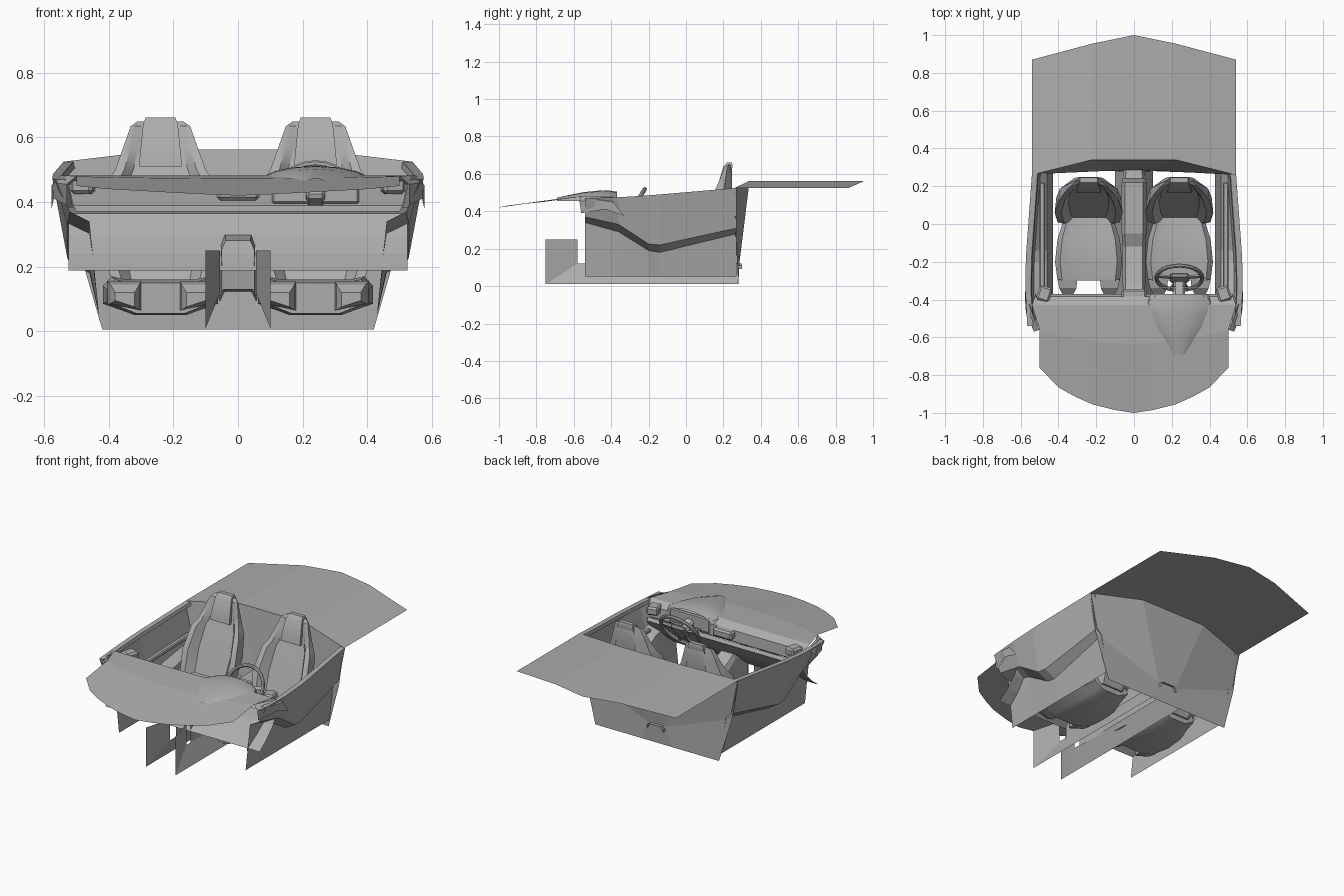
import bpy, bmesh, math
from mathutils import Matrix, Vector

cube = bpy.data.objects.get("Cube")
if cube:
    bpy.data.objects.remove(cube, do_unlink=True)

grey = bpy.data.materials.new("cabin_grey")
grey.use_nodes = True
grey.diffuse_color = (0.42, 0.42, 0.42, 1)
grey.node_tree.nodes["Principled BSDF"].inputs["Base Color"].default_value = grey.diffuse_color
SIDES = ((1, "left"), (-1, "right"))


def finish(name, bm, smooth=0):
    """Turn a bmesh into a named object with the shared material."""
    mesh = bpy.data.meshes.new(name)
    bmesh.ops.recalc_face_normals(bm, faces=bm.faces)
    bm.to_mesh(mesh)
    bm.free()
    mesh.materials.append(grey)
    obj = bpy.data.objects.new(name, mesh)
    bpy.context.collection.objects.link(obj)
    if smooth:
        bpy.ops.object.select_all(action='DESELECT')
        obj.select_set(True)
        bpy.context.view_layer.objects.active = obj
        bpy.ops.object.shade_smooth_by_angle(angle=math.radians(smooth))
    return obj


def skin(name, rows, closed=False, caps=False, smooth=0):
    """Join rows of points into a surface."""
    bm = bmesh.new()
    grid = [[bm.verts.new(point) for point in row] for row in rows]
    for first, second in zip(grid, grid[1:]):
        count = len(first)
        for i in range(count if closed else count - 1):
            j = (i + 1) % count
            bm.faces.new((first[i], first[j], second[j], second[i]))
    if caps:
        bm.faces.new(grid[0])
        bm.faces.new(grid[-1])
    bmesh.ops.remove_doubles(bm, verts=bm.verts, dist=0.0005)
    return finish(name, bm, smooth)


def mirrored(half):
    """Complete a row of points that runs from the left side to the middle."""
    other = [(-x, y, z) for x, y, z in reversed(half)]
    return half + (other[1:] if half[-1][0] == 0 else other)


def flip(rows, side):
    return [[(side * x, y, z) for x, y, z in row] for row in rows]


def block(name, centre, size, turn=None, bevel=0.0):
    bm = bmesh.new()
    bmesh.ops.create_cube(bm, size=1)
    bmesh.ops.scale(bm, vec=size, verts=bm.verts)
    if bevel:
        bmesh.ops.bevel(bm, geom=bm.edges[:], offset=bevel, segments=1, affect='EDGES')
    if turn:
        bmesh.ops.transform(bm, matrix=turn, verts=bm.verts)
    bmesh.ops.translate(bm, vec=centre, verts=bm.verts)
    return finish(name, bm)


# Rear deck
deck_front = mirrored([(0.54, 0.26, 0.525), (0.22, 0.34, 0.563), (0, 0.34, 0.563)])
skin("rear_deck", [
    deck_front,
    mirrored([(0.54, 0.87, 0.525), (0.22, 0.955, 0.563), (0, 1.0, 0.563)])])

# Rear bulkhead down to the floor
skin("rear_bulkhead", [
    deck_front,
    mirrored([(0.5, 0.265, 0.28), (0.06, 0.285, 0.12), (0, 0.285, 0.12)]),
    mirrored([(0.42, 0.28, 0.005), (0.1, 0.28, 0.005), (0, 0.28, 0.005)])])

# Door panels: rail, upper panel, armrest ledge and lower panel
stations = [(-0.54, 0.565, 0.47, 0.37, 0.34), (-0.36, 0.575, 0.475, 0.33, 0.29),
            (-0.2, 0.573, 0.485, 0.225, 0.19), (-0.14, 0.57, 0.49, 0.22, 0.18),
            (0.27, 0.54, 0.525, 0.31, 0.28)]
for side, label in SIDES:
    rows = []
    for y, x, top, ledge, under in stations:
        rows.append([(x - 0.035, y, top - 0.02), (x - 0.03, y, top), (x, y, top),
                     (x - 0.045, y, ledge), (0.46, y, under), (0.43, y, 0.05)])
    skin(label + "_door_panel", flip(rows, side))
    block(label + "_door_grab_rail", (side * 0.485, -0.06, 0.34), (0.03, 0.56, 0.025),
          Matrix.Rotation(0.03, 4, 'X'), 0.006)
    # Side end of the dashboard wrapping over the door, with its vent
    skin(label + "_dash_end", flip([
        [(0.5, -0.56, 0.48), (0.53, -0.5, 0.482), (0.55, -0.43, 0.482)],
        [(0.53, -0.57, 0.455), (0.572, -0.47, 0.46), (0.578, -0.39, 0.45)],
        [(0.53, -0.56, 0.39), (0.57, -0.43, 0.41), (0.578, -0.33, 0.375)]], side))
    block(label + "_side_vent", (side * 0.475, -0.37, 0.45), (0.07, 0.08, 0.05),
          Matrix.Rotation(side * 0.3, 4, 'Z'), 0.01)

# Dashboard top
edge = [(0.5, -0.76, 0.45), (0.4, -0.865, 0.44), (0.31, -0.915, 0.435),
        (0.22, -0.955, 0.43), (0.1, -0.985, 0.424), (0, -1.0, 0.42)]
fold = [(x, -0.635 + 0.3 * x * x, 0.473 + 0.025 * x * x) for x, _, _ in edge]
lip = [(x * 1.08, -0.43, 0.482) for x, _, _ in edge]
face = [(x * 1.05, -0.385, 0.455) for x, _, _ in edge]
base = [(x * 1.02, -0.38, 0.39) for x, _, _ in edge]
tuck = [(x, -0.41, 0.37) for x, _, _ in edge]
skin("dashboard", [mirrored(row) for row in (edge, fold, lip, face, base, tuck)])
block("centre_vents", (0, -0.37, 0.43), (0.13, 0.05, 0.05), None, 0.01)

# Footwell board, curling back under the dashboard
curl = ((-0.54, 0.188), (-0.47, 0.24), (-0.41, 0.3), (-0.37, 0.365), (-0.38, 0.385))
skin("footwell_board", [[(x, y, z) for x in (-0.525, 0, 0.525)] for y, z in curl])

# Instrument hood over the left-hand driver's dials
rows = []
low = 0.455
for y, w, h in ((-0.69, 0.035, 0.472), (-0.62, 0.09, 0.488), (-0.55, 0.135, 0.502),
                (-0.47, 0.17, 0.51), (-0.42, 0.18, 0.512), (-0.37, 0.15, 0.505)):
    rows.append([(0.24 + w * math.cos(a), y, low + (h - low) * math.sin(a))
                 for a in (math.pi * i / 8 for i in range(9))])
skin("instrument_hood", rows, smooth=30)
block("dial_panel", (0.24, -0.385, 0.44), (0.27, 0.02, 0.09), None, 0.006)

# Steering wheel: rim, spokes, hub and column
centre = Vector((0.24, -0.285, 0.415))
lean = math.radians(58)
tilt = Matrix.Rotation(lean, 4, 'X')
bpy.ops.mesh.primitive_torus_add(location=centre, rotation=(lean, 0, 0),
                                 major_radius=0.122, minor_radius=0.011,
                                 major_segments=24, minor_segments=8)
rim = bpy.context.object
rim.name = "steering_wheel_rim"
rim.data.materials.append(grey)
bpy.ops.object.shade_smooth_by_angle()
block("steering_wheel_hub", centre, (0.1, 0.08, 0.025), tilt, 0.01)
for number, angle in enumerate((0.15, math.pi - 0.15, -1.2, math.pi + 1.2)):
    reach = Matrix.Rotation(angle, 4, 'Z') @ Matrix.Translation((0.07, 0, 0))
    block("steering_wheel_spoke_%d" % number, centre, (0.09, 0.02, 0.01), tilt @ reach)
block("steering_column", centre + Vector((0, -0.07, -0.01)), (0.06, 0.055, 0.13), tilt, 0.01)
for side, label in SIDES:
    block(label + "_column_stalk", centre + Vector((side * 0.06, -0.05, 0.01)),
          (0.09, 0.01, 0.012))

# Centre console and tunnel
rows = []
for y, w, h in ((-0.53, 0.05, 0.28), (-0.4, 0.055, 0.3), (-0.32, 0.06, 0.26), (-0.12, 0.06, 0.22),
                (-0.05, 0.065, 0.25), (0.22, 0.065, 0.25), (0.24, 0.06, 0.13), (0.3, 0.055, 0.12)):
    rows.append(mirrored([(w, y, 0.11), (w, y, h - 0.03), (w * 0.75, y, h)]))
skin("centre_console", rows)
for side, label in SIDES:
    skin(label + "_tunnel_skirt", flip([
        [(0.055, -0.58, 0.12), (0.055, 0.28, 0.12)],
        [(0.1, -0.75, 0.01), (0.1, 0.28, 0.01)]], side))
    skin(label + "_tunnel_front_plate", flip([
        [(0.1, -0.75, 0.25), (0.055, -0.58, 0.25)],
        [(0.1, -0.75, 0.01), (0.055, -0.58, 0.12)]], side))


def seat(label, mid):
    """Bucket seat: cushion, two thigh horns, bolstered back and headrest."""
    def loft(part, sections):
        rows = [[(x + mid, y, z) for x, y, z in mirrored(half)] for half in sections]
        skin(label + part, rows, True, True, 30)

    loft("_seat_cushion", [
        [(w * 0.45, y, low), (w * 0.6, y, low + 0.01), (w, y, low + 0.035), (w, y, top - 0.03),
         (w * 0.85, y, top), (w * 0.6, y, top - 0.01)]
        for y, w, top, low in ((-0.3, 0.165, 0.16, 0.055), (-0.2, 0.178, 0.17, 0.05),
                               (-0.08, 0.165, 0.165, 0.05), (0.0, 0.14, 0.15, 0.06),
                               (0.09, 0.12, 0.14, 0.07))])
    for side, end in SIDES:
        rows = []
        for y, near, far, top, low in ((-0.295, 0.06, 0.165, 0.155, 0.065),
                                       (-0.34, 0.065, 0.155, 0.145, 0.065),
                                       (-0.37, 0.08, 0.14, 0.12, 0.075)):
            rows.append([(mid + side * x, y, z) for x, z in
                         ((near, low), (far, low + 0.02), (far, top), (near, top))])
        skin(label + "_seat_horn_" + end, rows, True, True)
    loft("_seat_back", [
        [(w * 0.5, y + depth, z), (w * 0.95, y + depth * 0.3, z), (w, y - bolster, z),
         (w * 0.8, y - bolster, z), (w * 0.6, y, z)]
        for z, y, w, bolster, depth in (
            (0.1, 0.02, 0.13, 0.02, 0.08), (0.2, 0.06, 0.165, 0.05, 0.09),
            (0.34, 0.115, 0.18, 0.055, 0.09), (0.47, 0.165, 0.16, 0.045, 0.075),
            (0.5, 0.18, 0.14, 0.03, 0.065), (0.57, 0.195, 0.115, 0.015, 0.05),
            (0.635, 0.21, 0.092, 0.005, 0.035), (0.65, 0.225, 0.07, 0, 0.015))])
    loft("_headrest", [
        [(w, y + depth, z), (w, y, z)]
        for z, y, w, depth in ((0.51, 0.165, 0.066, 0.04), (0.54, 0.17, 0.064, 0.05),
                               (0.64, 0.2, 0.054, 0.05), (0.662, 0.22, 0.046, 0.025))])


seat("left", 0.24)
seat("right", -0.24)
